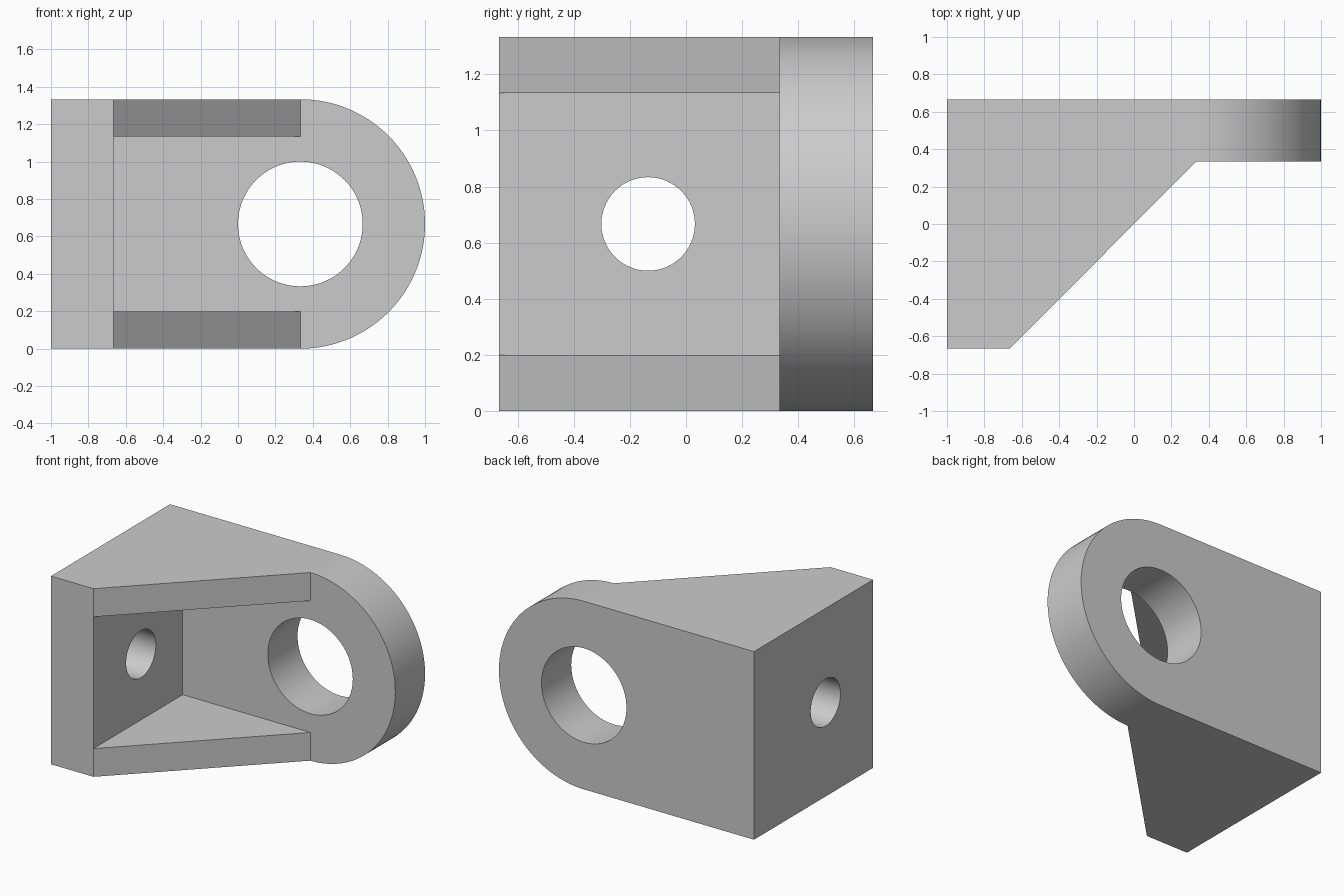
import bpy, bmesh, math
from math import radians, cos, sin, pi

if "Cube" in bpy.data.objects:
    bpy.data.objects.remove(bpy.data.objects["Cube"], do_unlink=True)

THIRD = 1 / 3          # plate thickness and basic module
MID = 2 * THIRD        # half height, and half depth
TOP = 2 * MID
LIP = 0.2              # gusset thickness

grey = bpy.data.materials.new("light_grey")
grey.use_nodes = True
colour = (0.6, 0.6, 0.6, 1)
grey.diffuse_color = colour
grey.node_tree.nodes["Principled BSDF"].inputs["Base Color"].default_value = colour


def prism(name, points, offset):
    """Closed solid: a 3D polygon swept along an offset."""
    bm = bmesh.new()
    face = bm.faces.new([bm.verts.new(p) for p in points])
    swept = bmesh.ops.extrude_face_region(bm, geom=[face])["geom"]
    verts = [v for v in swept if isinstance(v, bmesh.types.BMVert)]
    bmesh.ops.translate(bm, verts=verts, vec=offset)
    bmesh.ops.recalc_face_normals(bm, faces=bm.faces)
    mesh = bpy.data.meshes.new(name)
    bm.to_mesh(mesh)
    bm.free()
    mesh.materials.append(grey)
    obj = bpy.data.objects.new(name, mesh)
    bpy.context.collection.objects.link(obj)
    return obj


def arc(radius, start, end, steps):
    """Points in the xz plane around the large eye."""
    angles = [start + (end - start) * i / steps for i in range(steps + 1)]
    return [(THIRD + radius * cos(a), MID + radius * sin(a)) for a in angles]


def cut(target, cutter):
    mod = target.modifiers.new(cutter.name, "BOOLEAN")
    mod.operation = "DIFFERENCE"
    mod.solver = "EXACT"
    mod.object = cutter
    bpy.context.view_layer.objects.active = target
    bpy.ops.object.modifier_apply(modifier=mod.name)
    bpy.data.objects.remove(cutter, do_unlink=True)


# Block with a rounded end
outline = [(-1, TOP), (-1, 0)] + arc(MID, -pi / 2, pi / 2, 64)
bracket = prism("bracket", [(x, -MID, z) for x, z in outline], (0, 2 * MID, 0))

# Diagonal slice leaving the sloping gussets and the thin rounded plate
slope = [(-2, -2), (THIRD, THIRD), (2, THIRD), (2, -2)]
cut(bracket, prism("slope_cutter", [(x, y, -1) for x, y in slope], (0, 0, 4)))

# Pocket between the gussets
pocket = [(-MID, -2), (-MID, THIRD), (THIRD, THIRD), (THIRD, -2)]
cut(bracket, prism("pocket_cutter", [(x, y, LIP) for x, y in pocket],
                   (0, 0, TOP - 2 * LIP)))

# Large eye through the back plate
eye = arc(THIRD, 0, 2 * pi, 96)[:-1]
cut(bracket, prism("eye_cutter", [(x, 0, z) for x, z in eye], (0, 1, 0)))

# Bolt hole through the side plate
ring = [2 * pi * i / 64 for i in range(64)]
bolt = [(-1.5, -0.135 + THIRD / 2 * cos(a), MID + THIRD / 2 * sin(a)) for a in ring]
cut(bracket, prism("bolt_cutter", bolt, (1, 0, 0)))

# Smooth curved walls, crisp edges
bpy.ops.object.select_all(action="DESELECT")
bracket.select_set(True)
bpy.context.view_layer.objects.active = bracket
bpy.ops.object.shade_smooth_by_angle(angle=radians(30))
